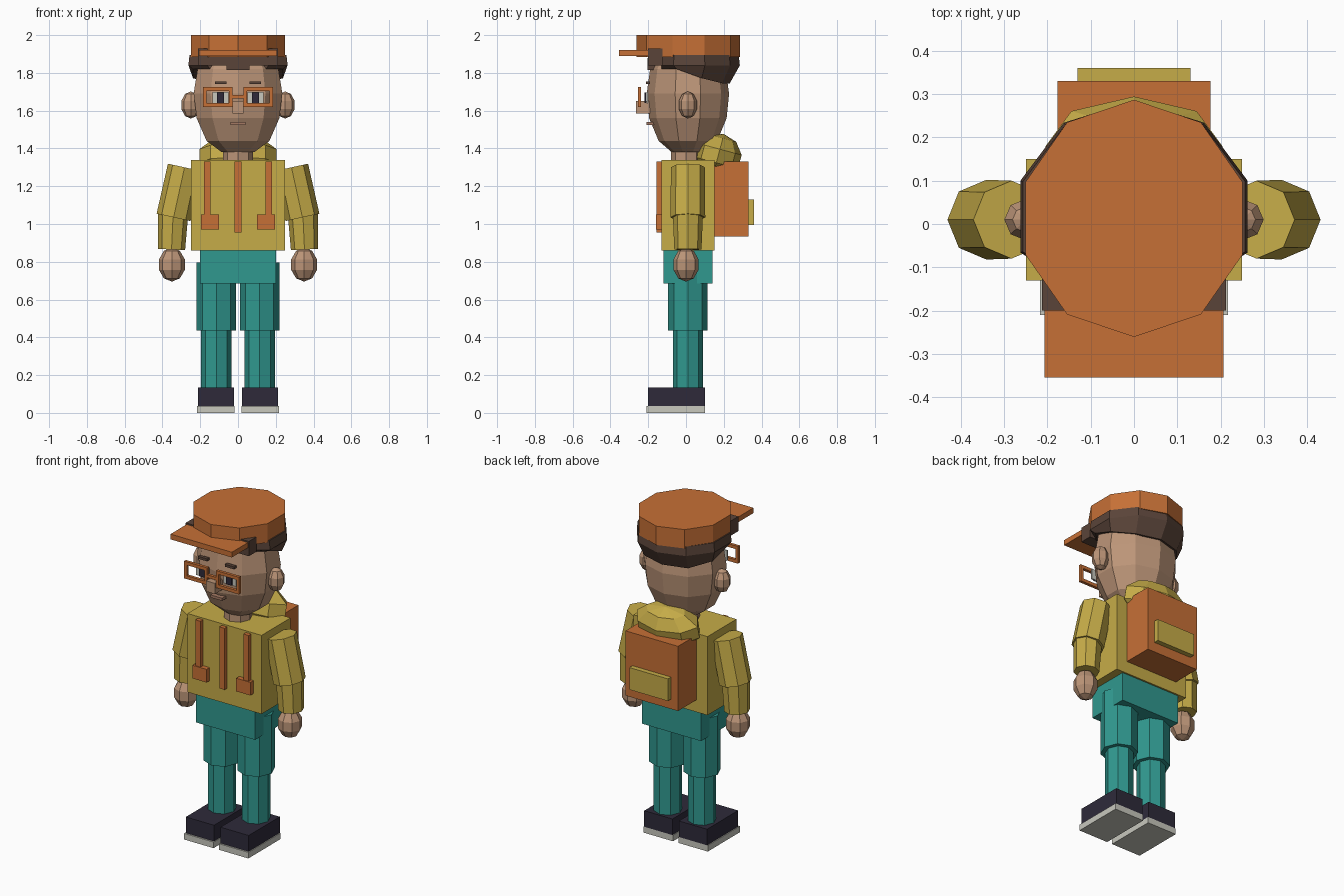
import bpy, bmesh, math
from mathutils import Vector, Matrix

if "Cube" in bpy.data.objects:
    bpy.data.objects.remove(bpy.data.objects["Cube"])


def mat(name, r, g, b):
    lin = [((c / 255 + 0.055) / 1.055) ** 2.4 for c in (r, g, b)]
    m = bpy.data.materials.new(name)
    m.diffuse_color = (*lin, 1)
    m.use_nodes = True
    m.node_tree.nodes["Principled BSDF"].inputs["Base Color"].default_value = m.diffuse_color
    return m


ORANGE = mat("orange", 198, 112, 54)
YELLOW = mat("mustard", 198, 172, 72)
TEAL = mat("teal", 48, 152, 143)
SKIN = mat("skin", 188, 149, 120)
HAIR = mat("dark_brown", 90, 68, 57)
NAVY = mat("dark_navy", 46, 42, 58)
SOLE = mat("light_grey", 200, 200, 190)
LIP = mat("lip_brown", 165, 122, 100)


def finish(name, bm, m):
    bmesh.ops.recalc_face_normals(bm, faces=bm.faces)
    me = bpy.data.meshes.new(name)
    bm.to_mesh(me)
    bm.free()
    me.materials.append(m)
    ob = bpy.data.objects.new(name, me)
    bpy.context.collection.objects.link(ob)
    return ob


def box(name, m, x, y, z):
    """Box from (min, max) pairs."""
    bm = bmesh.new()
    size = Vector((x[1] - x[0], y[1] - y[0], z[1] - z[0]))
    mid = Vector((sum(x), sum(y), sum(z))) / 2
    bmesh.ops.create_cube(bm, size=1, matrix=Matrix.Translation(mid) @ Matrix.Diagonal((*size, 1)))
    return finish(name, bm, m)


def limb(name, m, a, b, r1, r2):
    """Eight-sided tapered tube from point a to point b."""
    a, b = Vector(a), Vector(b)
    d = b - a
    turn = Matrix.Rotation(math.atan2(d.x, d.z), 4, 'Y')
    bm = bmesh.new()
    bmesh.ops.create_cone(bm, cap_ends=True, segments=8, radius1=r1, radius2=r2,
                          depth=d.length, matrix=Matrix.Translation((a + b) / 2) @ turn)
    return finish(name, bm, m)


def ball(name, m, c, s, u=8, v=5, tilt=0):
    bm = bmesh.new()
    mx = Matrix.Translation(c) @ Matrix.Rotation(tilt, 4, 'X') @ Matrix.Diagonal((*s, 1))
    bmesh.ops.create_uvsphere(bm, u_segments=u, v_segments=v, radius=1, matrix=mx)
    return finish(name, bm, m)


def rings(name, m, profile, cy, n=10, shape=None):
    """Stack of n-sided rings; profile holds (z, half_x, half_y)."""
    bm = bmesh.new()
    loops = []
    for z, rx, ry in profile:
        loop = []
        for i in range(n):
            t = math.pi / 2 + math.tau * i / n
            p = Vector((rx * math.cos(t), cy + ry * math.sin(t), z))
            loop.append(bm.verts.new(shape(p) if shape else p))
        loops.append(loop)
    for lo, hi in zip(loops, loops[1:]):
        for i in range(n):
            j = (i + 1) % n
            bm.faces.new((lo[i], lo[j], hi[j], hi[i]))
    bm.faces.new(loops[0])
    bm.faces.new(loops[-1])
    return finish(name, bm, m)


def span(s, a, b):
    return tuple(sorted((s * a, s * b)))


# Parts that come in left / right pairs
for side, s in (("left", -1), ("right", 1)):
    # shoes and legs
    box(side + "_sole", SOLE, span(s, .018, .217), (-.21, .10), (0, .037))
    box(side + "_shoe", NAVY, span(s, .022, .212), (-.20, .10), (.037, .135))
    limb(side + "_lower_leg", TEAL, (s * .115, .01, .12), (s * .115, .01, .45), .08, .08)
    limb(side + "_upper_leg", TEAL, (s * .115, .01, .435), (s * .115, .01, .795), .105, .105)
    # arms and hands
    limb(side + "_upper_arm", YELLOW, (s * .341, .01, 1.035), (s * .283, .01, 1.30), .092, .09)
    limb(side + "_lower_arm", YELLOW, (s * .352, .01, .865), (s * .343, .01, 1.06), .072, .08)
    ball(side + "_hand", SKIN, (s * .35, 0, .785), (.072, .07, .09))
    # jacket straps
    box(side + "_strap", ORANGE, span(s, .145, .18), (-.155, -.12), (1.0, 1.33))
    box(side + "_strap_pad", ORANGE, span(s, .10, .195), (-.16, -.12), (.97, 1.05))
    # face
    ball(side + "_ear", SKIN, (s * .25, .01, 1.63), (.052, .05, .072))
    box(side + "_eye_white", SOLE, span(s, .05, .135), (-.21, -.202), (1.637, 1.70))
    box(side + "_pupil", NAVY, span(s, .073, .11), (-.22, -.211), (1.64, 1.697))
    box(side + "_brow", HAIR, span(s, .06, .122), (-.212, -.19), (1.74, 1.755))
    # glasses frame
    for part, x, z in (("top", (.03, .185), (1.705, 1.725)),
                       ("bottom", (.03, .185), (1.62, 1.64)),
                       ("inner", (.03, .048), (1.64, 1.705)),
                       ("outer", (.167, .185), (1.64, 1.705))):
        box(f"{side}_glasses_{part}", ORANGE, span(s, *x), (-.255, -.237), z)

# Body
box("pelvis", TEAL, (-.2, .2), (-.12, .14), (.685, .86))
box("torso", YELLOW, (-.25, .25), (-.13, .15), (.86, 1.34))
box("zip_strip", ORANGE, (-.018, .018), (-.155, -.12), (.955, 1.33))
limb("neck", SKIN, (0, 0, 1.32), (0, 0, 1.42), .08, .08)
ball("hood", YELLOW, (0, .17, 1.36), (.215, .125, .12), 8, 5, math.radians(-15))

# Backpack
box("backpack", ORANGE, (-.177, .177), (.14, .33), (.935, 1.33))
box("backpack_pocket", YELLOW, (-.13, .13), (.32, .36), (.995, 1.13))

# Head and small features
rings("head", SKIN, [(1.38, .09, .085), (1.44, .175, .155), (1.56, .23, .205), (1.69, .247, .218),
                     (1.82, .225, .20), (1.92, .16, .15)], .01)
box("glasses_bridge", ORANGE, (-.03, .03), (-.255, -.237), (1.665, 1.683))
box("nose", SKIN, (-.03, .03), (-.265, -.19), (1.585, 1.65))
box("mouth", LIP, (-.04, .04), (-.21, -.17), (1.525, 1.541))


# Hair: flat at the front, lower at the nape
def hair_shape(p):
    if p.z < 1.81:
        p.z = 1.82 - .075 * min(1, max(0, p.y / .13))
    p.y = max(p.y, -.13)
    return p


rings("hair", HAIR, [(1.80, .25, .215), (1.84, .276, .268), (1.895, .27, .262)], .017,
      shape=hair_shape)
box("fringe", HAIR, (-.213, .213), (-.20, -.125), (1.84, 1.93))
box("fringe_tuft", HAIR, (-.06, .06), (-.205, -.13), (1.815, 1.88))

# Cap
rings("cap", ORANGE, [(1.885, .263, .274), (2.0, .263, .274)], .013)
box("cap_visor", ORANGE, (-.207, .207), (-.355, -.19), (1.89, 1.922))
